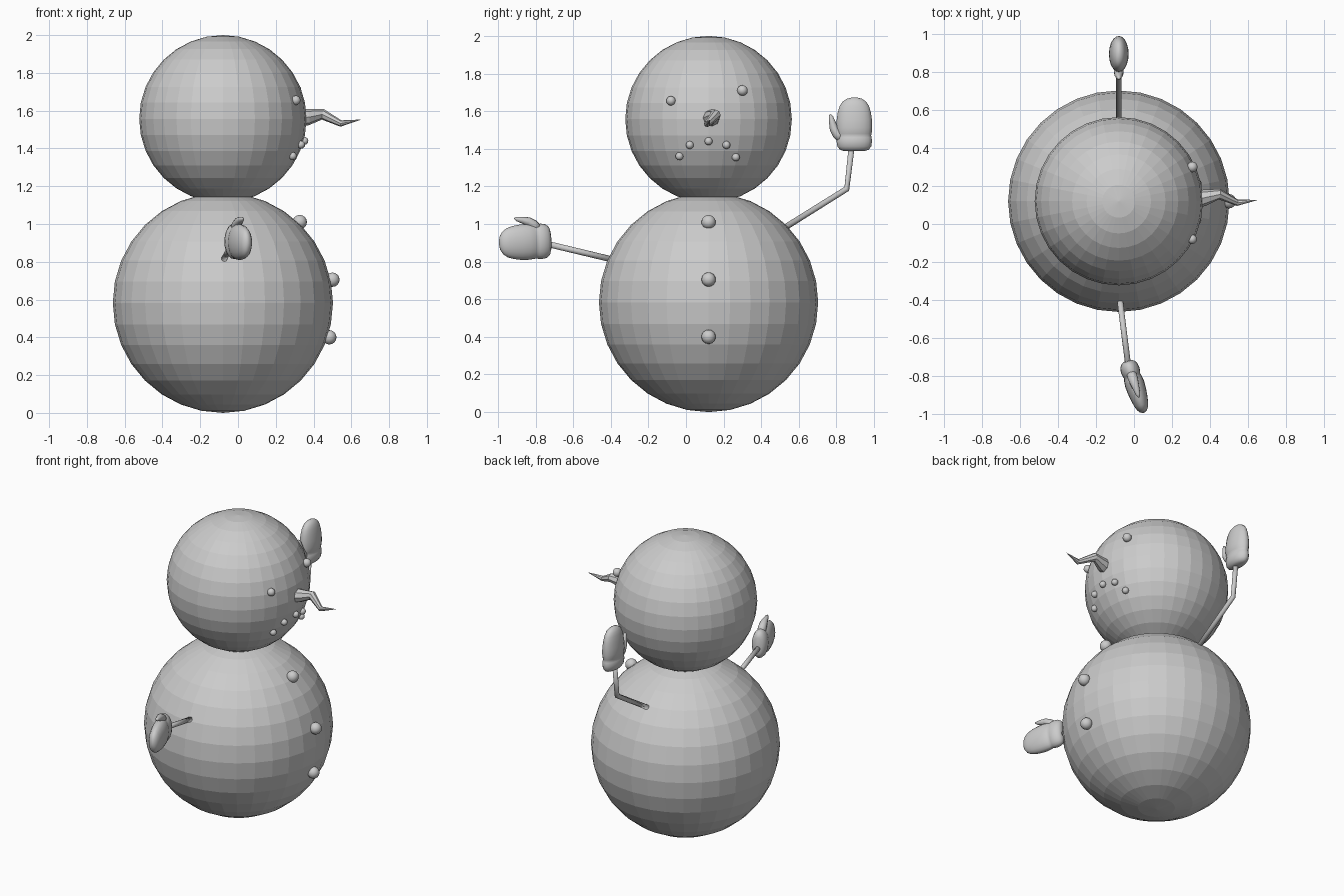
import bpy, bmesh
from math import cos, sin, pi, sqrt
from mathutils import Vector

if "Cube" in bpy.data.objects:
    bpy.data.objects.remove(bpy.data.objects["Cube"])

CX, CY = -0.08, 0.12
BODY_Z, BODY_R = 0.583, 0.583
HEAD_Z, HEAD_R = 1.557, 0.443


def finish(name, bm, smooth):
    bmesh.ops.recalc_face_normals(bm, faces=bm.faces)
    for f in bm.faces:
        f.smooth = smooth
    me = bpy.data.meshes.new(name)
    bm.to_mesh(me)
    bm.free()
    ob = bpy.data.objects.new(name, me)
    bpy.context.collection.objects.link(ob)
    return ob


def ball(name, loc, r, seg=32, rings=16, smooth=False):
    bm = bmesh.new()
    bmesh.ops.create_uvsphere(bm, u_segments=seg, v_segments=rings, radius=r)
    bmesh.ops.translate(bm, verts=bm.verts, vec=Vector(loc))
    return finish(name, bm, smooth)


def stud(name, y, z, r, cz, big_r, out):
    # small ball sitting on the front of a big snow ball
    x = CX + sqrt(big_r**2 - (y - CY)**2 - (z - cz)**2) + out
    ball(name, (x, y, z), r, 16, 8, True)


def loft(bm, stations, n):
    # each station: centre, half-axis u, half-axis v
    rings = []
    for c, u, v in stations:
        rings.append([bm.verts.new(c + u * cos(2 * pi * i / n) + v * sin(2 * pi * i / n))
                      for i in range(n)])
    for a, b in zip(rings, rings[1:]):
        for i in range(n):
            j = (i + 1) % n
            bm.faces.new((a[i], a[j], b[j], b[i]))
    bm.faces.new(rings[0][::-1])
    bm.faces.new(rings[-1])


def tube(bm, pts, radii, n, side):
    # round tube along a path; side is a direction never parallel to the path
    pts = [Vector(p) for p in pts]
    st = []
    for i, (p, r) in enumerate(zip(pts, radii)):
        d = (pts[min(i + 1, len(pts) - 1)] - pts[max(i - 1, 0)]).normalized()
        u = d.cross(Vector(side)).normalized()
        st.append((p, u * r, d.cross(u) * r))
    loft(bm, st, n)


def mitten(name, wrist, axis, thumb):
    w, a = Vector(wrist), Vector(axis).normalized()
    t = Vector(thumb)
    t = (t - a * t.dot(a)).normalized()
    n = a.cross(t)
    # cuff and palm: distance, half width, half thickness
    prof = [(0, .055, .022), (.008, .078, .036), (.025, .09, .047), (.05, .094, .051),
            (.072, .092, .048), (.082, .089, .044), (.092, .092, .048), (.125, .095, .052),
            (.165, .094, .050), (.205, .088, .045), (.24, .078, .038), (.263, .062, .030),
            (.278, .040, .019), (.285, .012, .006)]
    bm = bmesh.new()
    loft(bm, [(w + a * d, t * hw, n * ht) for d, hw, ht in prof], 20)
    # thumb
    path = [(.06, .06), (.09, .09), (.12, .109), (.155, .118), (.18, .124), (.195, .129)]
    tube(bm, [w + a * d + t * s for d, s in path],
         [.026, .027, .023, .017, .012, .004], 10, n)
    finish(name, bm, True)


# snow balls
ball("body", (CX, CY, BODY_Z), BODY_R)
ball("head", (CX, CY, HEAD_Z), HEAD_R)

# buttons
for i, z in enumerate((1.01, 0.705, 0.40)):
    stud(f"button_{i + 1}", CY, z, 0.038, BODY_Z, BODY_R, 0.01)

# eyes
stud("eye_left", -0.08, 1.655, 0.025, HEAD_Z, HEAD_R, 0.003)
stud("eye_right", 0.30, 1.71, 0.028, HEAD_Z, HEAD_R, 0.012)

# mouth
for i, (y, z) in enumerate(((-.035, 1.36), (.02, 1.42), (.12, 1.44), (.215, 1.42), (.265, 1.355))):
    stud(f"mouth_stone_{i + 1}", y, z, 0.021, HEAD_Z, HEAD_R, 0.004)

# crooked nose
bm = bmesh.new()
tube(bm, [(.30, .128, 1.56), (.37, .138, 1.566), (.45, .157, 1.58), (.545, .112, 1.532), (.648, .126, 1.552)],
     [.052, .043, .028, .017, .001], 8, (0, 0, 1))
finish("nose", bm, False)

# arms
bm = bmesh.new()
tube(bm, [(CX, .50, .965), (CX, .855, 1.187), (CX, .882, 1.42)], [.016] * 3, 10, (1, 0, 0))
finish("raised_arm", bm, True)
bm = bmesh.new()
tube(bm, [(-.078, -.37, .806), (-.03, -.75, .897)], [.016] * 2, 10, (1, 0, 0))
finish("lowered_arm", bm, True)

# mittens
mitten("raised_mitten", (CX, .895, 1.388), (0, 0, 1), (0, -1, 0))
mitten("lowered_mitten", (-.035, -.722, .91), (.088, -.275, -.012), (0, 0, 1))
